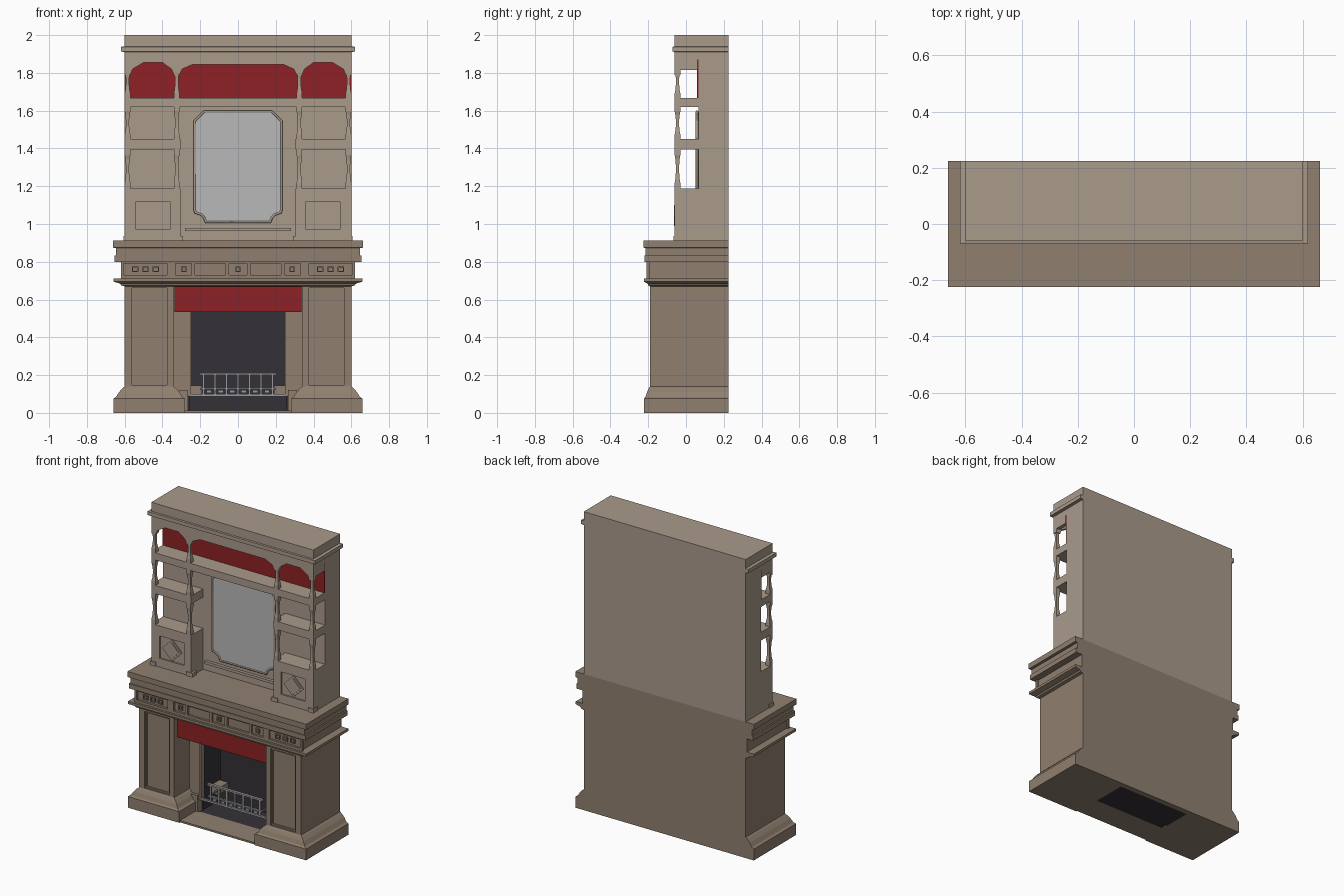
import bpy, bmesh, math

if "Cube" in bpy.data.objects:
    bpy.data.objects.remove(bpy.data.objects["Cube"])


def material(name, rgb):
    m = bpy.data.materials.new(name)
    m.diffuse_color = (*rgb, 1)
    m.use_nodes = True
    m.node_tree.nodes["Principled BSDF"].inputs["Base Color"].default_value = m.diffuse_color
    return m


STONE = material("stone_brown", (0.28, 0.215, 0.16))
WOOD = material("wood_light", (0.40, 0.325, 0.26))
RED = material("red_cloth", (0.27, 0.015, 0.018))
DARK = material("soot_dark", (0.035, 0.031, 0.039))
METAL = material("metal_grey", (0.33, 0.33, 0.35))
GLASS = material("mirror_grey", (0.48, 0.48, 0.48))
BACK = 0.225


def finish(name, bm, mat):
    bmesh.ops.recalc_face_normals(bm, faces=bm.faces)
    me = bpy.data.meshes.new(name)
    bm.to_mesh(me)
    bm.free()
    me.materials.append(mat)
    ob = bpy.data.objects.new(name, me)
    bpy.context.collection.objects.link(ob)
    return ob


def loft(name, rings, mat):
    """Stack of rectangles (x0, x1, y0, y1, z) joined into a solid."""
    bm = bmesh.new()
    loops = [[bm.verts.new(p) for p in ((a, c, z), (b, c, z), (b, d, z), (a, d, z))]
             for a, b, c, d, z in rings]
    for lo, hi in zip(loops, loops[1:]):
        for i in range(4):
            j = (i + 1) % 4
            bm.faces.new((lo[i], lo[j], hi[j], hi[i]))
    bm.faces.new(loops[0])
    bm.faces.new(loops[-1])
    return finish(name, bm, mat)


def box(name, x0, x1, y0, y1, z0, z1, mat):
    return loft(name, [(x0, x1, y0, y1, z0), (x0, x1, y0, y1, z1)], mat)


def pair(name, x0, x1, *rest):
    """The same box on the right and on the left."""
    box(name + "_right", x0, x1, *rest)
    box(name + "_left", -x1, -x0, *rest)


def moulding(name, x0, x1, y0, profile, mat, ys=0.55):
    """Profile of (z, offset) wrapped round the front and sides, flat at the back."""
    return loft(name, [(x0 - o, x1 + o, y0 - o * ys, BACK, z) for z, o in profile], mat)


def prism(name, pts, y0, y1, mat):
    """Front outline (x, z) extruded in depth."""
    bm = bmesh.new()
    f = [bm.verts.new((x, y0, z)) for x, z in pts]
    b = [bm.verts.new((x, y1, z)) for x, z in pts]
    bm.faces.new(f)
    bm.faces.new(b)
    for i in range(len(pts)):
        j = (i + 1) % len(pts)
        bm.faces.new((f[i], f[j], b[j], b[i]))
    return finish(name, bm, mat)


def frame(name, x0, x1, z0, z1, h, y0, y1, mat):
    """Flat border with a rectangular opening; h = inner x0, x1, z0, z1."""
    a, b, c, d = h
    box(name + "_stile_a", x0, a, y0, y1, z0, z1, mat)
    box(name + "_stile_b", b, x1, y0, y1, z0, z1, mat)
    box(name + "_rail_low", a, b, y0, y1, z0, c, mat)
    box(name + "_rail_top", a, b, y0, y1, d, z1, mat)


# Lower pillars with plinths and sunk panels
plinth = [(0, .06), (.075, .06), (.085, .045), (.11, .03), (.13, .012), (.14, 0)]
for s, side in ((1, "right"), (-1, "left")):
    a, b = sorted((s * .34, s * .60))
    box("pillar_" + side, a, b, -.175, BACK, 0, .67, STONE)
    moulding("plinth_" + side, a, b, -.19, plinth, STONE)
    p, q = sorted((s * .375, s * .56))
    frame("pillar_frame_" + side, a, b, .13, .67, (p, q, .147, .66), -.19, -.175, STONE)
    frame("panel_bead_" + side, p, q, .147, .66, (p + .01, q - .01, .157, .65),
          -.182, -.175, STONE)

# Firebox
pair("jamb", .265, .34, -.03, .19, 0, .67, STONE)
pair("jamb_base", .265, .312, -.05, -.03, 0, .12, STONE)
box("firebox_back_wall", -.34, .34, .19, BACK, 0, .67, STONE)
box("lintel", -.265, .265, -.03, .03, .535, .67, STONE)
box("firebox_back", -.265, .265, .18, .19, 0, .67, DARK)
pair("firebox_side", .255, .265, 0, .18, 0, .67, DARK)
box("firebox_floor", -.255, .255, -.04, .18, 0, .01, DARK)
box("hearth_strip", -.28, .28, -.215, -.04, 0, .012, STONE)
pair("opening_trim", .25, .265, -.037, 0, .09, .535, STONE)
pair("firebox_brick", .19, .255, .06, .17, .10, .145, STONE)
box("valance", -.335, .335, -.16, -.145, .535, .672, RED)

# Fire grate
box("grate_base_bar", -.262, .262, -.035, -.02, .088, .1, METAL)
box("grate_mid_bar", -.2, .2, -.035, -.02, .125, .133, METAL)
box("grate_top_bar", -.205, .205, -.037, -.018, .2, .211, METAL)
for i in range(7):
    x = -.183 + i * .061
    box(f"grate_upright_{i}", x - .006, x + .006, -.034, -.022, .1, .2, METAL)
    if i < 6:
        box(f"grate_square_{i}", x + .017, x + .044, -.032, -.024, .105, .12, METAL)
pair("grate_side_bar", .192, .2, -.022, .1, .125, .133, METAL)

# Mantel: lower cornice, frieze core and stepped shelf in one profile
mantel = [(.67, .0), (.675, .018), (.685, .025), (.692, .05), (.695, .06), (.712, .06),
          (.712, .009), (.80, .009), (.80, .055), (.832, .055), (.832, .045),
          (.872, .045), (.875, .062), (.912, .062)]
moulding("mantel", -.60, .60, -.19, mantel, STONE)

# Frieze panels framed by rails and stiles
F0, F1 = -.209, -.193
box("frieze_rail_low", -.62, .62, F0, F1, .712, .73, STONE)
box("frieze_rail_top", -.62, .62, F0, F1, .79, .80, STONE)
panels = [(-.605, -.375), (-.33, -.245), (-.228, -.065), (-.048, .048),
          (.065, .228), (.245, .33), (.375, .605)]
edges = [-.62] + [v for p in panels for v in p] + [.62]
for i in range(0, len(edges), 2):
    box(f"frieze_stile_{i // 2}", edges[i], edges[i + 1], F0, F1, .73, .79, STONE)
for c, w in ((-.545, .017), (-.49, .017), (-.435, .017), (-.287, .014), (0, .014),
             (.287, .014), (.435, .017), (.49, .017), (.545, .017)):
    frame("frieze_square", c - w, c + w, .745, .776,
          (c - w + .006, c + w - .006, .751, .77), -.205, F1, STONE)

# Upper back wall, centre ledge and mirror
box("upper_back", -.60, .60, .065, BACK, .912, 1.87, WOOD)
box("mirror_ledge", -.28, .28, .045, .065, .962, .98, WOOD)
right = [(.17, 1.01), (.18, 1.035), (.195, 1.05), (.225, 1.06), (.23, 1.075),
         (.23, 1.545), (.18, 1.595)]
outline = right + [(-x, z) for x, z in reversed(right)]
prism("mirror", outline, .057, .066, GLASS)
curve = bpy.data.curves.new("mirror_frame", "CURVE")
curve.dimensions = "3D"
curve.bevel_depth = .007
curve.bevel_resolution = 1
sp = curve.splines.new("POLY")
sp.points.add(len(outline) - 1)
for pt, (x, z) in zip(sp.points, outline):
    pt.co = (x, .058, z, 1)
sp.use_cyclic_u = True
curve.materials.append(WOOD)
bpy.context.collection.objects.link(bpy.data.objects.new("mirror_frame", curve))

# Side cabinets with diamond panels and corner feet
pair("cabinet", .305, .60, -.05, .065, .912, 1.187, WOOD)
pair("cabinet_foot_outer", .565, .606, -.067, -.02, .912, .937, WOOD)
pair("cabinet_foot_inner", .292, .34, -.067, -.02, .912, .937, WOOD)
for s, side in ((1, "right"), (-1, "left")):
    a, b = sorted((s * .305, s * .60))
    p, q = sorted((s * .36, s * .54))
    frame("cabinet_frame_" + side, a, b, .912, 1.187, (p, q, .97, 1.12), -.06, -.05, WOOD)
    for r, y, nm in ((.072, -.057, "outer"), (.055, -.063, "inner")):
        c = s * .45
        prism(f"diamond_{nm}_{side}", [(c + r, 1.045), (c, 1.045 + r), (c - r, 1.045),
              (c, 1.045 - r)], y, -.05, WOOD)

# Open shelves
pair("shelf_low", .305, .60, -.06, .065, 1.395, 1.45, WOOD)
box("shelf_long", -.60, .60, -.06, .065, 1.62, 1.668, WOOD)
box("red_back_panel", -.599, .599, .058, .065, 1.668, 1.87, RED)

# Slim-waisted shelf posts
for z0, z1 in ((1.187, 1.395), (1.45, 1.62), (1.668, 1.84)):
    h = z1 - z0
    for cx in (-.585, -.325, .325, .585):
        rings = []
        for t, w in ((0, .015), (.14, .015), (.26, .011), (.4, .009), (.6, .009),
                     (.74, .011), (.86, .015), (1, .015)):
            rings.append((cx - w, cx + w, -.045 - w, -.045 + w, z0 + t * h))
        loft("shelf_post", rings, WOOD)

# Arched fascia, side fascias and top block
half = [(.24, 1.845), (.295, 1.82), (.31, 1.79), (.34, 1.79), (.352, 1.82), (.40, 1.855),
        (.50, 1.855), (.558, 1.82), (.57, 1.79), (.60, 1.79), (.60, 1.87)]
prism("arched_fascia", half + [(-x, z) for x, z in reversed(half)], -.06, -.03, WOOD)
pair("side_fascia", .575, .60, -.03, .058, 1.815, 1.87, WOOD)
top = [(1.87, 0), (1.91, 0), (1.913, .02), (1.938, .02), (1.94, 0), (2.0, 0)]
moulding("top_block", -.60, .60, -.06, top, WOOD)
